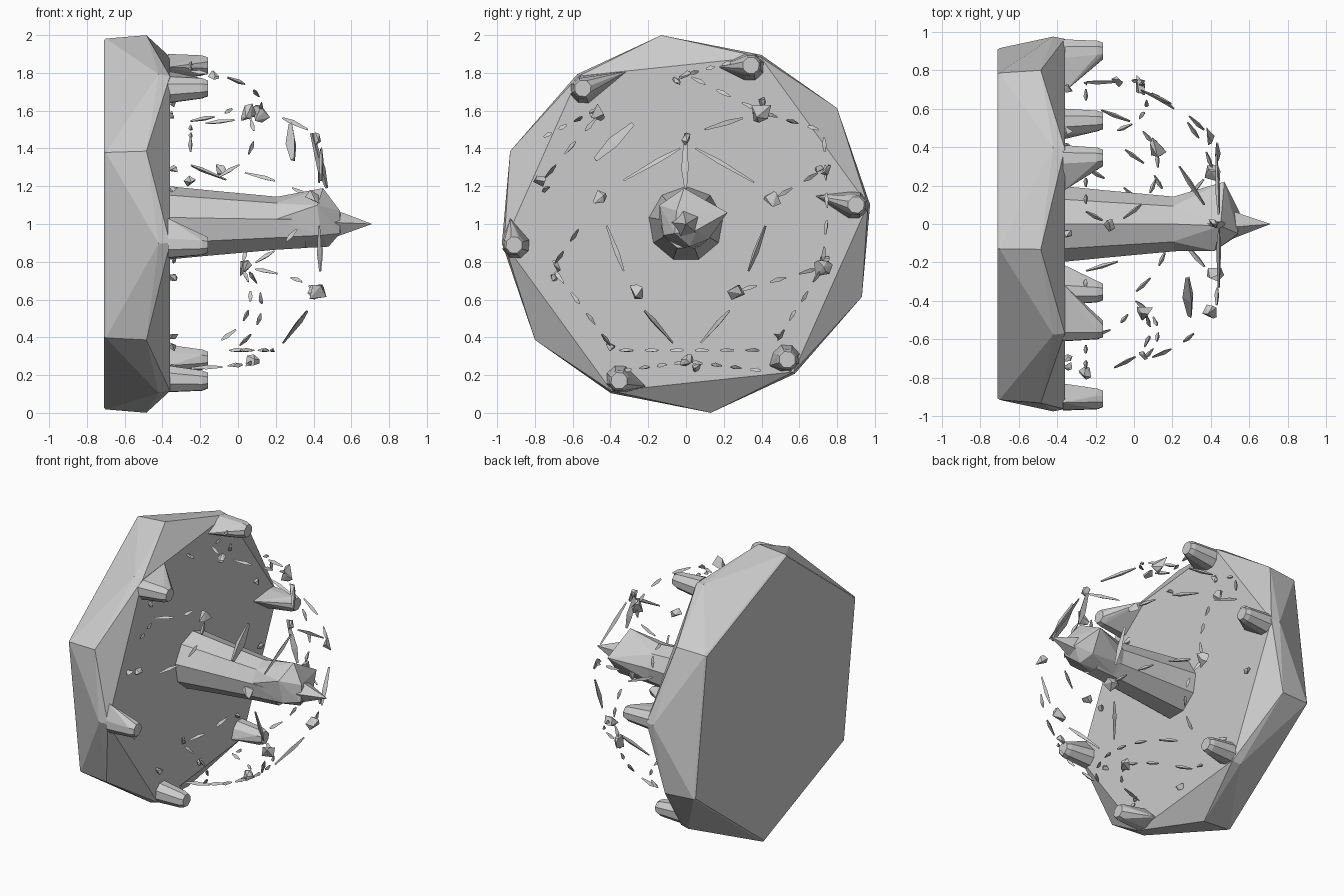
import bpy, bmesh, math, random
from mathutils import Vector

if "Cube" in bpy.data.objects:
    bpy.data.objects.remove(bpy.data.objects["Cube"])

random.seed(4)
stone = bpy.data.materials.new("grey_stone")
stone.diffuse_color = (0.6, 0.6, 0.6, 1)
stone.use_nodes = True
stone.node_tree.nodes["Principled BSDF"].inputs["Base Color"].default_value = stone.diffuse_color


def hull(name, points):
    """Object from the convex hull of a point cloud."""
    bm = bmesh.new()
    for p in points:
        bm.verts.new(p)
    res = bmesh.ops.convex_hull(bm, input=bm.verts[:])
    junk = {v for v in res["geom_interior"] + res["geom_unused"] if isinstance(v, bmesh.types.BMVert)}
    bmesh.ops.delete(bm, geom=list(junk), context='VERTS')
    bmesh.ops.dissolve_limit(bm, angle_limit=0.01, verts=bm.verts[:], edges=bm.edges[:])
    bmesh.ops.recalc_face_normals(bm, faces=bm.faces[:])
    me = bpy.data.meshes.new(name)
    bm.to_mesh(me)
    bm.free()
    me.materials.append(stone)
    ob = bpy.data.objects.new(name, me)
    bpy.context.collection.objects.link(ob)
    return ob


def ring(x, r, n, start=0.0, y=0.0, z=1.0):
    """n points round the x axis."""
    return [Vector((x, y + r * math.cos(math.radians(start) + math.tau * i / n),
                    z + r * math.sin(math.radians(start) + math.tau * i / n))) for i in range(n)]


# Base slab: hexagonal back, front hexagon twisted by half a step
hull("base_slab", ring(-0.71, 0.98, 6, 37.5) + ring(-0.70, 0.99, 6, 37.5)
     + ring(-0.54, 0.995, 6, 37.5) + ring(-0.485, 1.008, 6, 37.5)
     + ring(-0.42, 0.98, 6, 6) + ring(-0.36, 0.968, 6, 6))

# Corner claws: base centre y, z and the sharp base corner y, z
claws = [(0.34, 1.83, 0.17, 1.83), (0.89, 1.10, 0.68, 1.15), (0.53, 0.29, 0.44, 0.25),
         (-0.35, 0.18, -0.21, 0.14), (-0.90, 0.89, -0.93, 1.03), (-0.54, 1.71, -0.31, 1.81)]
for cy, cz, sy, sz in claws:
    k = 1.0 / math.hypot(cy, cz - 1)
    ty, tz = cy + cy * k * 0.01, cz + (cz - 1) * k * 0.01
    hull("corner_claw", ring(-0.37, 0.075, 8, 20, cy, cz) + [Vector((-0.37, sy, sz))]
         + ring(-0.19, 0.057, 8, 20, ty, tz) + ring(-0.16, 0.045, 8, 20, ty, tz))

# Central shaft: tapered octagonal rod, lofted ring by ring
profile = [(-0.37, 0.20), (-0.15, 0.178), (0.20, 0.145), (0.36, 0.135)]
bm = bmesh.new()
loops = [[bm.verts.new(p) for p in ring(x, r, 9, 10)] for x, r in profile]
for a, b in zip(loops, loops[1:]):
    for i in range(9):
        bm.faces.new((a[i], a[(i + 1) % 9], b[(i + 1) % 9], b[i]))
bm.faces.new(loops[0])
bm.faces.new(loops[-1])
bmesh.ops.recalc_face_normals(bm, faces=bm.faces[:])
mesh = bpy.data.meshes.new("shaft")
bm.to_mesh(mesh)
bm.free()
mesh.materials.append(stone)
bpy.context.collection.objects.link(bpy.data.objects.new("shaft", mesh))

# Faceted head and its pointed tip
head = [(0.47, 0.22, 1.06), (0.45, -0.01, 1.19), (0.42, -0.14, 1.10), (0.44, -0.12, 0.94),
        (0.48, 0.02, 0.88), (0.45, 0.12, 0.92), (0.54, -0.05, 1.07), (0.54, -0.06, 0.95),
        (0.55, 0.06, 0.97)]
hull("shaft_head", ring(0.20, 0.143, 9, 10) + [Vector(p) for p in head])
hull("shaft_tip", ring(0.48, 0.09, 5, 30) + [Vector((0.71, 0, 1.0))])


def dome(y, z):
    """Lift a y, z position onto the dome of floating fragments."""
    r2 = y * y + (z - 1) ** 2
    return Vector((max(-0.35, -0.25 + math.sqrt(max(0.0, 0.64 - r2))), y, z))


def chunk(p, s, name="floating_chunk"):
    """Irregular faceted stone."""
    pts = []
    for i in range(9):
        d = Vector((random.gauss(0, 1), random.gauss(0, 1), random.gauss(0, 1))).normalized()
        pts.append(p + d * s * random.uniform(0.75, 1.15))
    hull(name, pts)


def shard(a, b, w):
    """Slender splinter, thickest near one end."""
    d = (b - a).normalized()
    u = d.cross(Vector((0.31, 0.2, 0.9))).normalized()
    v = d.cross(u)
    m = a.lerp(b, random.uniform(0.3, 0.7))
    pts = []
    for c, k in ((a, 0.4), (m, 1.0), (b, 0.35)):
        for t in (0.3, 2.4, 4.5):
            pts.append(c + (u * math.cos(t) + v * math.sin(t)) * w * k)
    hull("floating_shard", pts)


def dashes(a, b, count, w):
    """A broken line of splinters following the dome."""
    for i in range(count):
        t0, t1 = (i + 0.22) / count, (i + 0.75) / count
        p, q = [(a[0] + (b[0] - a[0]) * t, a[1] + (b[1] - a[1]) * t) for t in (t0, t1)]
        shard(dome(*p), dome(*q), w)


# Chunks at the joints of the cage: y, z, size
for y, z, s in [(0.40, 1.59, 0.06), (-0.45, 1.59, 0.055), (-0.71, 0.77, 0.045), (0.72, 0.77, 0.055),
                (0.01, 0.27, 0.04), (-0.77, 1.22, 0.04), (0.73, 1.29, 0.04), (-0.01, 1.79, 0.035),
                (0.46, 1.13, 0.045), (-0.46, 1.13, 0.045), (0.26, 0.64, 0.055), (-0.26, 0.64, 0.055),
                (0.0, 1.45, 0.035)]:
    chunk(dome(y, z), s)

# Long splinters: y, z of both ends, thickness
for y1, z1, y2, z2, w in [(-0.33, 1.23, -0.03, 1.40, 0.015), (0.05, 1.40, 0.36, 1.22, 0.015),
                          (0.42, 0.99, 0.33, 0.75, 0.018), (-0.42, 0.99, -0.33, 0.75, 0.015),
                          (0.10, 1.50, 0.30, 1.56, 0.016), (-0.48, 1.34, -0.28, 1.53, 0.035),
                          (0.23, 0.54, 0.08, 0.37, 0.016), (-0.22, 0.54, -0.07, 0.37, 0.016)]:
    shard(dome(y1, z1), dome(y2, z2), w)
shard(Vector((0.39, 0, 1.48)), Vector((0.47, 0, 1.19)), 0.025)

# Broken lines between the outer joints
outer = [((0.0, 1.79), (0.40, 1.59), 3), ((0.0, 1.79), (0.26, 1.86), 3), ((0.40, 1.59), (0.73, 1.49), 3),
         ((0.73, 1.49), (0.75, 1.05), 3), ((0.75, 1.05), (0.72, 0.77), 2), ((0.72, 0.77), (0.47, 0.36), 4),
         ((0.01, 0.27), (0.42, 0.22), 4), ((0.01, 0.27), (-0.36, 0.22), 4), ((-0.38, 0.33), (0.42, 0.33), 6),
         ((-0.71, 0.77), (-0.38, 0.33), 4), ((-0.77, 1.22), (-0.45, 1.59), 3), ((-0.77, 1.45), (-0.45, 1.62), 4),
         ((-0.71, 0.77), (-0.55, 1.0), 2), ((0.46, 1.13), (0.73, 1.29), 2), ((0.26, 0.64), (0.72, 0.77), 3)]
for a, b, n in outer:
    dashes(a, b, n, 0.014)

# Small fragments resting close to the slab face
for i in range(10):
    a = math.radians(22 + 36 * i)
    p = Vector((-0.345, 0.76 * math.cos(a), 1 + 0.76 * math.sin(a)))
    chunk(p, 0.028, "resting_chip")
